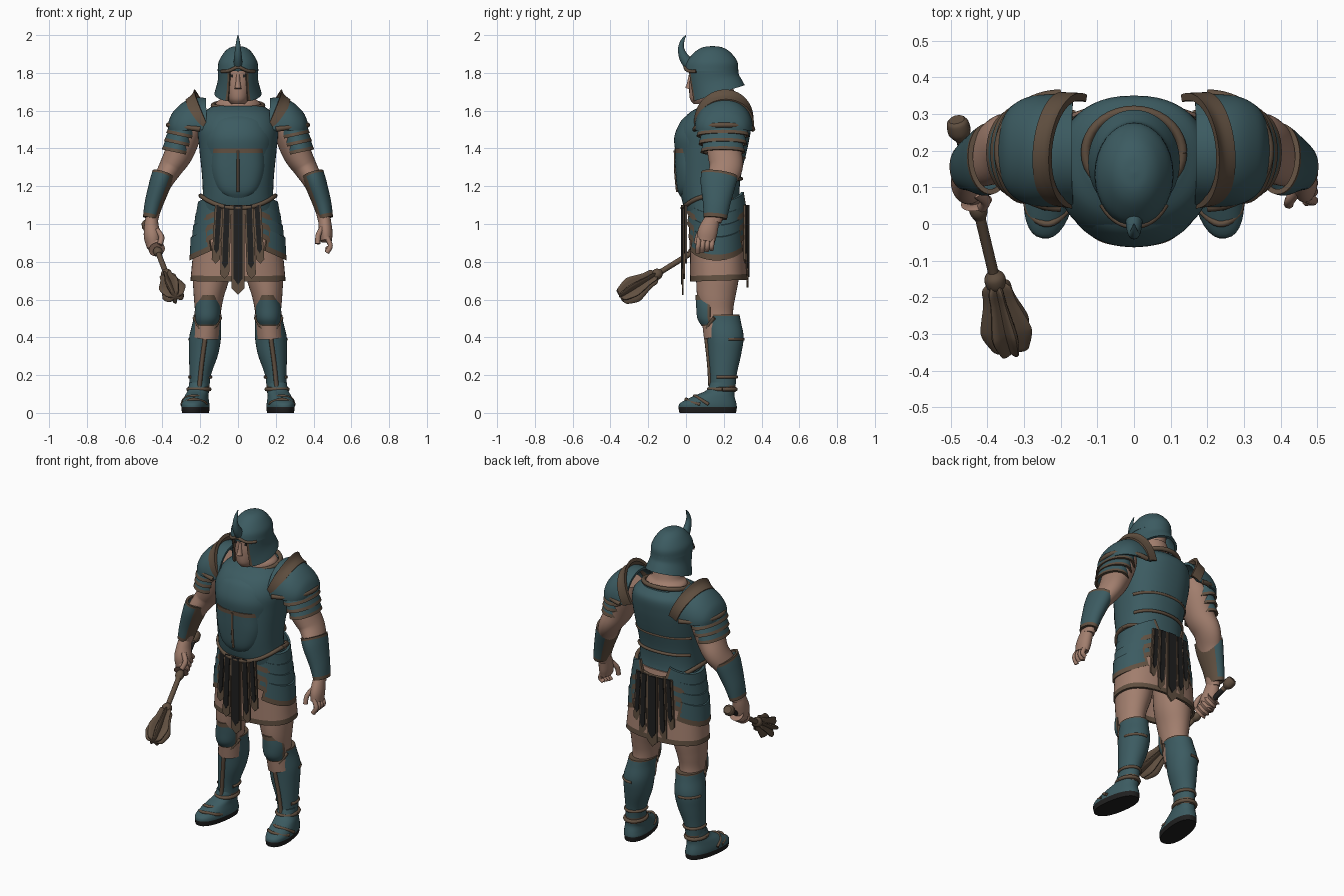
import bpy, bmesh, math
from mathutils import Vector, Matrix

if "Cube" in bpy.data.objects:
    bpy.data.objects.remove(bpy.data.objects["Cube"])

def material(name, *rgb):
    m = bpy.data.materials.new(name)
    m.use_nodes = True
    m.diffuse_color = (*rgb, 1)
    m.node_tree.nodes["Principled BSDF"].inputs["Base Color"].default_value = (*rgb, 1)
    return m

TEAL = material("teal armour", .045, .105, .12)
SKIN = material("skin and cloth", .36, .21, .155)
BROWN = material("bronze leather", .12, .08, .052)
BLACK = material("black leather", .014, .014, .014)

def interp(keys, sub):
    """Smooth curve through equal-length tuples."""
    def beyond(a, b):
        return tuple(2 * p - q for p, q in zip(a, b))
    k, out = [beyond(keys[0], keys[1]), *keys, beyond(keys[-1], keys[-2])], []
    for a, b, c, d in zip(k, k[1:], k[2:], k[3:]):
        for t in (i / sub for i in range(sub)):
            out.append(tuple(.5 * (2 * q + (r - p) * t + (2 * p - 5 * q + 4 * r - w) * t * t
                                   + (3 * q - p - 3 * r + w) * t ** 3) for p, q, r, w in zip(a, b, c, d)))
    return out + [tuple(keys[-1])]

def add_object(name, data, mats):
    for m in mats:
        data.materials.append(m)
    bpy.context.scene.collection.objects.link(bpy.data.objects.new(name, data))

def finish(name, bm, mats):
    bmesh.ops.recalc_face_normals(bm, faces=bm.faces)
    me = bpy.data.meshes.new(name)
    bm.to_mesh(me)
    bm.free()
    me.polygons.foreach_set("use_smooth", [True] * len(me.polygons))
    me.set_sharp_from_angle(angle=math.radians(42))
    add_object(name, me, mats)

def oval(a, p):
    c, s = math.cos(a), math.sin(a)
    return (math.copysign(abs(c) ** (2 / p), c), math.copysign(abs(s) ** (2 / p), s))

def loft(name, keys, mats, arc=None, thick=.014, sub=5, n=32, p=2, lobes=(0, 0), rule=None, s=1, yaw=0, flat=False):
    """Skin over (x, y, z, rx, ry) rings; an arc in degrees gives a thick shell."""
    rings, bm, rows = interp(keys, sub), bmesh.new(), []
    pos = [Vector(r[:3]) for r in rings]
    turn = Matrix.Rotation(yaw, 3, 'Z')
    for i, r in enumerate(rings):
        t = (pos[min(i + 1, len(pos) - 1)] - pos[max(i - 1, 0)]).normalized()
        t = Vector((0, 0, 1)) if flat else -t if t.z < 0 else t
        v = (Vector((0, 1, 0)) - t * t.y).normalized()
        u = v.cross(t)
        loop = [(math.tau * j / n, 0) for j in range(n)]
        if arc:
            angles = [math.radians(arc[0] + (arc[1] - arc[0]) * j / n) for j in range(n + 1)]
            loop = [(a, 0) for a in angles] + [(a, thick) for a in reversed(angles)]
        row = []
        for a, inset in loop:
            c, d = oval(a, p)
            k = 1 + lobes[1] * math.cos(lobes[0] * a)
            q = turn @ ((u * c * max(r[3] - inset, .001) + v * d * max(r[4] - inset, .001)) * k + pos[i] - pos[0]) + pos[0]
            row.append(bm.verts.new((q.x * s, q.y, q.z)))
        rows.append(row)
    def face(verts, f, g):
        fc = bm.faces.new(verts)
        fc.material_index = int(rule(f, g, fc.calc_center_median())) if rule else 0
    m = len(rows[0])
    for i in range(len(rows) - 1):
        for j in range(m):
            k = (j + 1) % m
            face((rows[i][j], rows[i][k], rows[i + 1][k], rows[i + 1][j]),
                 (i + .5) / (len(rows) - 1), (min(j, 2 * n - j) + .5) / n)
    face(rows[0][::-1], 0, .5)
    face(rows[-1], 1, .5)
    finish(name, bm, mats)

def trim(low=0, high=0, side=0):
    return lambda f, g, c: f < low or f > 1 - high or (side and not side < g < 1 - side)

def tube(name, pts, r, mat, s=1, sub=5):
    cu = bpy.data.curves.new(name, 'CURVE')
    cu.dimensions, cu.bevel_depth, cu.bevel_resolution, cu.use_fill_caps = '3D', r, 2, True
    pts = interp(pts, sub)
    sp = cu.splines.new('POLY')
    sp.points.add(len(pts) - 1)
    for q, (x, y, z) in zip(sp.points, pts):
        q.co = (x * s, y, z, 1)
    sp.use_smooth = True
    add_object(name, cu, [mat])

def hoop(name, x, y, rx, ry, height, r, arc=(0, 360), p=2, s=1, n=36):
    """Bronze edging on an oval; height is a function of the angle."""
    angles = [math.radians(arc[0] + (arc[1] - arc[0]) * i / n) for i in range(n + 1)]
    tube(name, [(x + rx * oval(a, p)[0], y + ry * oval(a, p)[1], height(a)) for a in angles], r, BROWN, s, 1)

def plate(name, outline, y, thick, mat):
    bm = bmesh.new()
    front, back = ([bm.verts.new((x, d, z)) for x, z in outline] for d in (y, y + thick))
    bm.faces.new(front)
    bm.faces.new(back[::-1])
    for i in range(len(front)):
        bm.faces.new((front[i - 1], front[i], back[i], back[i - 1]))
    finish(name, bm, [mat])

# Torso armour
loft("cuirass", [(0, .15, 1.07, .2, .155), (0, .13, 1.14, .187, .155), (0, .125, 1.25, .19, .165), (0, .14, 1.4, .205, .185),
                 (0, .152, 1.5, .212, .192), (0, .178, 1.58, .19, .17), (0, .195, 1.625, .135, .115)], [TEAL], p=2.3, n=48, flat=True)
loft("breast_plate", [(0, .125, 1.37, .19, .18), (0, .125, 1.46, .195, .187), (0, .145, 1.54, .18, .175), (0, .165, 1.58, .14, .155)],
     [TEAL], arc=(-165, -15), p=2.2, flat=True)
loft("belly_plate", [(0, .085, 1.13, .06, .105), (0, .085, 1.18, .12, .13), (0, .085, 1.28, .15, .141), (0, .085, 1.4, .15, .145)],
     [TEAL, BROWN], arc=(-175, -5), p=3, rule=trim(0, .07), flat=True)
tube("belly_ridge", [(0, -.058, 1.39), (0, -.056, 1.28), (0, -.046, 1.17)], .007, BROWN)
hoop("waist_trim", 0, .145, .198, .162, lambda a: 1.15 - .065 * math.sin(a) ** 2, .012, p=2.3)
hoop("collar_trim", 0, .195, .132, .115, lambda a: 1.628 + .018 * math.sin(a), .013)
for z, ry in ((1.22, .162), (1.33, .176)):
    hoop("back_band", 0, .132, .19 + (z - 1.22) * .1, ry, lambda a: z + .02 * math.sin(a), .009, (25, 155), 2.2)

# Head, face and helmet
loft("neck", [(0, .19, 1.6, .13, .11), (0, .187, 1.642, .118, .1), (0, .18, 1.67, .088, .085), (0, .16, 1.74, .08, .085)], [SKIN], flat=True)
loft("head", [(0, .085, 1.635, .035, .045), (0, .105, 1.665, .06, .085), (0, .125, 1.73, .08, .108),
              (0, .13, 1.78, .085, .11), (0, .13, 1.84, .085, .108)], [SKIN], flat=True)
loft("nose", [(0, .015, 1.715, .018, .02), (0, .022, 1.74, .014, .018), (0, .027, 1.79, .009, .012)], [SKIN], n=12)
for s in (1, -1):
    plate("eye", [(s * x, z) for x, z in ((.016, 1.776), (.055, 1.778), (.055, 1.795), (.016, 1.79))], .026, .009, BLACK)
loft("helmet_guard", [(0, .168, 1.69, .125, .15), (0, .147, 1.76, .107, .137), (0, .137, 1.83, .106, .138)],
     [TEAL, BROWN], arc=(-64, 244), n=48, rule=trim(0, 0, .025))
loft("helmet_dome", [(0, .135, 1.81, .108, .142), (0, .138, 1.86, .102, .134), (0, .14, 1.91, .072, .094),
                     (0, .14, 1.935, .04, .052), (0, .14, 1.942, .004, .004)], [TEAL], flat=True)
hoop("brow_trim", 0, .135, .106, .14, lambda a: 1.808 + .022 * math.sin(a) ** 16, .009, (-145, -35))
loft("helmet_horn", [(0, .03, 1.83, .025, .035), (0, -.01, 1.88, .021, .026), (0, -.026, 1.93, .015, .016),
                     (0, -.018, 1.97, .009, .01), (0, 0, 2, .002, .002)], [TEAL], n=16)

# Skirt and hanging straps
loft("skirt", [(0, .175, .7, .252, .153), (0, .17, .85, .237, .15), (0, .165, 1, .212, .15), (0, .16, 1.12, .175, .135)],
     [SKIN, BROWN], arc=(-90, 270), n=48, p=2.5, rule=trim(.1))

def strap(x, y, top, bottom, w, d):
    for inset, mat in ((0, BROWN), (.009, BLACK)):
        b, h = bottom + inset * 6, w - inset
        shape = [(-h, top), (h, top), (h, b + w), (0, b), (-h, b + w)]
        plate("strap", [(x + k + x * .6 * (top - z), z) for k, z in shape], y + d * inset * .6, .01, mat)

for d, y in ((-1, -.022), (1, .32)):
    strap(0, y, 1.1, .625 if d < 0 else .665, .034, d)
    for s in (1, -1):
        strap(s * .058, y - d * .006, 1.1, .71, .024, d)
        strap(s * .1, y - d * .016, 1.1, .79, .022, d)

for s in (1, -1):
    # Hip plates
    for k in range(4):
        z = 1.08 - .057 * k
        loft("hip_lame", [(.03, .163, z, .222 + .009 * k, .163), (.075, .163, z + .1, .15 + .014 * k, .145)],
             [TEAL, BROWN], arc=(-84 + 8 * k, 80 - 7 * k), sub=8, s=s, rule=trim(.2, 0, .04))
    # Shoulder armour
    loft("pauldron", [(.165, .2, 1.51, .158, .152), (.23, .2, 1.508, .16, .154), (.29, .2, 1.505, .135, .146), (.335, .2, 1.503, .095, .12),
                      (.36, .2, 1.501, .05, .08), (.368, .2, 1.5, .02, .04)], [TEAL], arc=(-94, 94), s=s)
    hoop("pauldron_trim", .2, .2, .168, .153, lambda a: 1.502 + .022 * math.cos(a), .014, (-90, 90), s=s)
    loft("pauldron_flange", [(.158, .2, 1.55, .178, .158), (.18, .2, 1.54, .158, .157), (.212, .2, 1.525, .15, .155)],
         [BROWN], arc=(-102, 102), s=s, thick=.02, yaw=.1)
    for k in range(3):
        x, z = .3 + .014 * k, 1.465 - .043 * k
        loft("arm_lame", [(x, .195, z, .083 - .003 * k, .14 - .011 * k), (x - .015, .195, z + .07, .066, .12 - .01 * k)],
             [TEAL, BROWN], arc=(-135, 135), sub=8, s=s, rule=trim(.2))
    # Arms
    loft("arm", [(.458, .145, 1.01, .032, .042), (.438, .16, 1.12, .042, .06), (.4, .18, 1.22, .052, .076), (.355, .212, 1.3, .064, .088),
                 (.31, .205, 1.38, .076, .092), (.265, .2, 1.5, .078, .105), (.24, .2, 1.58, .06, .08)], [SKIN], s=s)
    loft("vambrace", [(.464, .155, 1.03, .04, .062), (.445, .162, 1.11, .049, .073), (.413, .17, 1.21, .058, .093),
                      (.395, .178, 1.265, .06, .098)], [TEAL, BROWN], sub=8, s=s, arc=(-180, 180), n=40, rule=trim(.09, .09, .14))
    # Legs and greaves
    loft("leg", [(.17, .18, .4, .07, .085), (.16, .165, .52, .068, .085), (.155, .16, .62, .08, .102), (.14, .168, .75, .1, .115),
                 (.12, .17, .95, .09, .115)], [SKIN], s=s)
    loft("greave", [(.205, .195, .11, .052, .066), (.2, .198, .2, .057, .07), (.182, .205, .31, .077, .087), (.174, .208, .4, .084, .097),
                    (.165, .195, .48, .075, .096), (.16, .187, .52, .074, .096)], [TEAL, BROWN], s=s, rule=trim(.07, .05), flat=True)
    tube("shin_ridge", [(.168, .103, .46), (.176, .11, .38), (.192, .123, .26), (.204, .13, .14)], .012, BROWN, s)
    for side in (-1, 1):
        tube("shin_branch", [(.172, .106, .41), (.165 + side * .04, .115, .455), (.162 + side * .07, .15, .505)], .01, BROWN, s)
    hoop("calf_strap", .175, .208, .082, .095, lambda a: .39, .008, (10, 100), s=s)
    hoop("ankle_strap", .2, .198, .056, .069, lambda a: .19, .009, (-30, 210), s=s)
    loft("knee_guard", [(.165, .145, .46, .052, .062), (.162, .14, .5, .066, .08), (.16, .14, .56, .068, .086), (.155, .14, .625, .055, .09)],
         [TEAL, BROWN], arc=(-172, -8), s=s, rule=trim(.1, .12, .05), flat=True)
    # Boots
    loft("boot", [(.225, .115, 0, .066, .152), (.225, .115, .03, .07, .156), (.226, .119, .055, .068, .148), (.225, .15, .09, .06, .108),
                  (.22, .185, .12, .055, .075), (.218, .195, .16, .052, .064)], [TEAL, BLACK], s=s, yaw=.16, p=2.3,
         rule=lambda f, g, c: c.z < .028, flat=True)
    hoop("ankle_trim", .207, .192, .056, .071, lambda a: .125, .011, s=s)
    for y, z in ((0, 0), (-.045, -.018)):
        tube("boot_strap", [(.168, .13 + y, .045), (.18, .085 + y, .075 + z), (.232, .045 + y, .09 + z), (.282, .07 + y, .075 + z),
                            (.297, .12 + y, .045)], .009, BROWN, s)

# Open left hand
loft("left_palm", [(.468, .105, .91, .03, .048), (.464, .115, .96, .036, .052), (.458, .14, 1.03, .032, .04)], [SKIN])
for k in range(4):
    y = .07 + .024 * k
    tube("left_finger", [(.47, y, .93), (.489, y - .006, .885), (.47, y - .008, .848 + .006 * k)], .0135, SKIN)
tube("left_thumb", [(.445, .09, .98), (.425, .065, .94), (.422, .055, .895)], .014, SKIN)

# Mace, laid along a sloping line, gripped by the right hand
def along(*stations):
    return [(-.377 - .24 * (y + .16), y, .73 + .62 * (y + .16), r, r) for y, r in stations]

loft("mace_handle", along((.25, .0145), (.1, .0145), (-.15, .0145)), [BROWN, BLACK], sub=12, n=16, rule=lambda f, g, c: .05 < c.y < .22)
loft("mace_pommel", along((.285, .022), (.275, .03), (.25, .031), (.232, .018)), [BROWN], n=12)
loft("mace_collar", along((.06, .016), (.045, .024), (.03, .024), (.015, .016)), [BROWN], n=16)
loft("mace_neck", along((-.13, .015), (-.145, .028), (-.165, .028), (-.175, .02)), [BROWN], n=16)
loft("mace_head", along((-.16, .02), (-.175, .032), (-.21, .036), (-.27, .053), (-.295, .054), (-.325, .044), (-.343, .034), (-.348, .012)),
     [BROWN], n=56, lobes=(7, .32))
loft("right_palm", [(-.447, .1, .875, .035, .045), (-.452, .11, .93, .046, .056), (-.458, .125, .98, .04, .05),
                    (-.458, .14, 1.03, .033, .04)], [SKIN])
loft("right_fingers", along(*((.155 - .012 * k, .034 if k % 2 else .043) for k in range(9))), [SKIN], sub=3)
tube("right_thumb", [(-.43, .085, .97), (-.405, .065, .93), (-.415, .045, .89)], .015, SKIN)
